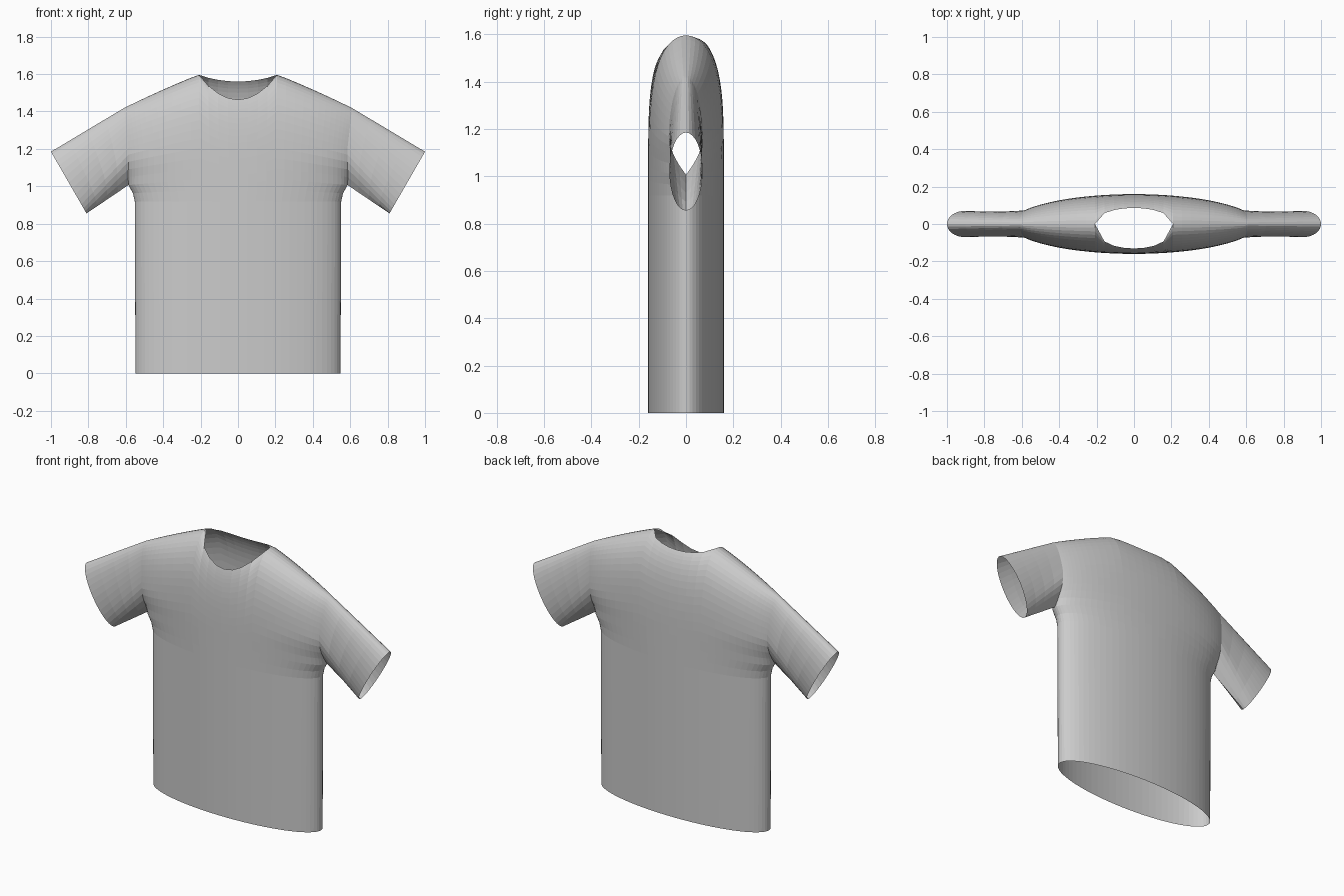
import bpy
import bmesh
from math import sin, cos, pi, radians, sqrt

cube = bpy.data.objects.get("Cube")
if cube:
    bpy.data.objects.remove(cube, do_unlink=True)

STEPS = 18          # rows from chest to shoulder ridge
CHEST = 0.92        # height where the straight lower body ends
ARMPIT = 1.0        # height where the armhole starts
NECK = 0.215        # half width of the neck opening
DEPTH = 0.16        # half depth of the body


def clamp(t):
    return max(0.0, min(1.0, t))


def interp(points, v):
    for (a, p), (b, q) in zip(points, points[1:]):
        if v <= b:
            return p + (q - p) * clamp((v - a) / (b - a))
    return points[-1][1]


def half_width(z):
    return interp([(0.9, 0.548), (0.96, 0.56), (1.01, 0.588), (1.2, 0.585), (1.42, 0.61)], z)


def ridge(x):
    """Height of the shoulder line; bulges slightly over the neck."""
    if x < NECK:
        return 1.595 + 0.015 * (1 - (x / NECK) ** 2)
    d = x - NECK
    return 1.595 - 0.4 * d - 0.12 * d * d


def body_point(c, z, side):
    """Point on the front (-1) or back (+1) panel, c is the fraction of the width."""
    w = half_width(z)
    t = clamp((z - ARMPIT - 0.007) / 0.19)
    wide = w + 0.085 * t * t * (3 - 2 * t)
    oval = sqrt(max(0.0, 1 - (w * c / wide) ** 2))
    top = ridge(0.61 * abs(c))
    power = 4 - 1.2 * abs(c) ** 3
    dome = sqrt(max(0.0, 1 - clamp((z - 1.0) / (top - 1.0)) ** power))
    return (w * c, side * DEPTH * oval * dome, z)


def panel_top(c, side):
    x = 0.61 * abs(c)
    if x < NECK - 0.01:
        rim = (x / 0.21) ** 2
        return 1.463 + 0.133 * rim if side < 0 else 1.56 + 0.035 * rim
    return ridge(x)


bm = bmesh.new()

# Front and back panels, from hem to shoulder ridge and neckline
edges = {}
for side in (-1, 1):
    columns = []
    for i in range(-18, 19):
        c = sin(radians(5 * i))
        top = panel_top(c, side)
        heights = [0.0] + [CHEST + (top - CHEST) * sin(pi / 2 * k / STEPS)
                           for k in range(STEPS + 1)]
        columns.append([bm.verts.new(body_point(c, z, side)) for z in heights])
    for a, b in zip(columns, columns[1:]):
        for k in range(STEPS + 1):
            quad = (a[k], b[k], b[k + 1], a[k + 1])
            bm.faces.new(quad if side < 0 else quad[::-1])
    edges[side] = (columns[0], columns[-1])

# Open sleeves, lofted from each armhole to a slanted oval cuff
FIRST = 3
for arm in (0, 1):
    sign = 2 * arm - 1
    count = STEPS + 1 - FIRST
    loop = [(v, -1, j / count) for j, v in enumerate(edges[-1][arm][FIRST:])]
    loop += [(v, 1, j / count) for j, v in enumerate(edges[1][arm][FIRST:])][::-1]
    strips = []
    for v, side, t in loop:
        h = -cos(pi * t)
        cuff = (sign * (0.905 + 0.095 * h), side * 0.07 * sin(pi * t), 1.02 + 0.165 * h)
        strip = [v]
        for s in (0.25, 0.5, 0.75, 1.0):
            strip.append(bm.verts.new([p + (q - p) * s for p, q in zip(v.co, cuff)]))
        strips.append(strip)
    for a, b in zip(strips, strips[1:] + strips[:1]):
        for k in range(4):
            bm.faces.new((a[k], a[k + 1], b[k + 1], b[k]))

# Sew the side seams, shoulder seams and sleeve seams
bmesh.ops.remove_doubles(bm, verts=bm.verts[:], dist=0.0008)
bmesh.ops.recalc_face_normals(bm, faces=bm.faces[:])

mesh = bpy.data.meshes.new("shirt")
bm.to_mesh(mesh)
bm.free()
shirt = bpy.data.objects.new("shirt", mesh)
bpy.context.collection.objects.link(shirt)

# Plain light grey cloth
cloth = bpy.data.materials.new("light grey cloth")
cloth.use_nodes = True
grey = (0.6, 0.6, 0.6, 1.0)
cloth.diffuse_color = grey
cloth.node_tree.nodes["Principled BSDF"].inputs["Base Color"].default_value = grey
mesh.materials.append(cloth)
